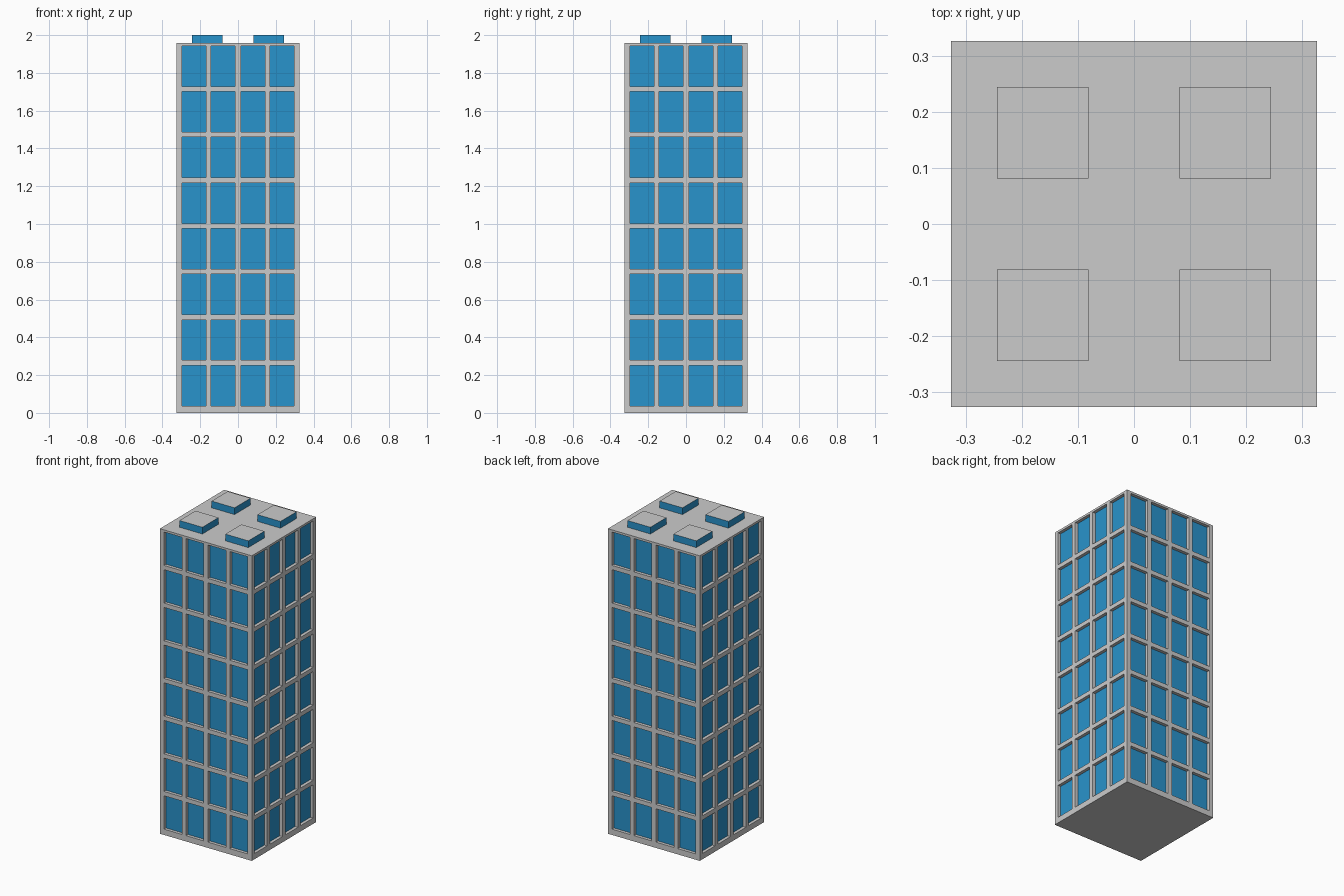
import bpy, bmesh
from mathutils import Matrix, Vector
from math import pi

if "Cube" in bpy.data.objects:
    bpy.data.objects.remove(bpy.data.objects["Cube"])

W, H, TOP = 0.326, 1.957, 2.0      # half width, roof height, overall height
DEPTH = 0.02                       # window recess
FLOORS = 8

blue = bpy.data.materials.new("window_blue")
blue.diffuse_color = (0.022, 0.292, 0.604, 1)
blue.use_nodes = True
blue.node_tree.nodes["Principled BSDF"].inputs["Base Color"].default_value = blue.diffuse_color


def quad(bm, rot, pts):
    bm.faces.new([bm.verts.new(rot @ Vector(p)) for p in pts])


def finish(bm, name, mat=None):
    bmesh.ops.remove_doubles(bm, verts=bm.verts, dist=1e-5)
    me = bpy.data.meshes.new(name)
    bm.to_mesh(me)
    bm.free()
    ob = bpy.data.objects.new(name, me)
    bpy.context.collection.objects.link(ob)
    if mat:
        me.materials.append(mat)
    return ob


# Grid lines: odd-numbered cells in both directions are windows
half = [0.015, 0.142, 0.170, 0.297, W]
xs = [-x for x in reversed(half)] + half
zs = [0.0]
for f in range(FLOORS):
    zs += [0.037 + f * 0.2417, 0.037 + f * 0.2417 + 0.214]
zs.append(H)

# Facade frame with recessed panes, repeated on four sides
frame, glass = bmesh.new(), bmesh.new()
for k in range(4):
    rot = Matrix.Rotation(k * pi / 2, 3, 'Z')
    for i, (a, b) in enumerate(zip(xs, xs[1:])):
        for j, (c, d) in enumerate(zip(zs, zs[1:])):
            rim = [(a, -W, c), (b, -W, c), (b, -W, d), (a, -W, d)]
            if i % 2 and j % 2:
                pane = [(x, y + DEPTH, z) for x, y, z in rim]
                quad(glass, rot, pane)
                for n in range(4):
                    m = (n + 1) % 4
                    quad(frame, rot, [rim[n], rim[m], pane[m], pane[n]])
            else:
                quad(frame, rot, rim)

# Roof and base
bmesh.ops.remove_doubles(frame, verts=frame.verts, dist=1e-5)
for level in (0.0, H):
    edges = [e for e in frame.edges if e.is_boundary
             and all(abs(v.co.z - level) < 1e-4 for v in e.verts)]
    made = bmesh.ops.holes_fill(frame, edges=edges, sides=0)["faces"]
    for f in made:
        f.normal_update()
        if f.normal.z * (level - 1) < 0:
            f.normal_flip()
finish(frame, "tower_frame")
finish(glass, "window_panes", blue)

# Four rooftop boxes: blue sides, grey lids
walls, lids = bmesh.new(), bmesh.new()
c, r = W / 2, W / 4
for sx in (-c, c):
    for sy in (-c, c):
        move = Matrix.Translation((sx, sy, 0))
        for k in range(4):
            quad(walls, move @ Matrix.Rotation(k * pi / 2, 4, 'Z'),
                 [(-r, -r, H), (r, -r, H), (r, -r, TOP), (-r, -r, TOP)])
        quad(lids, move, [(-r, -r, TOP), (r, -r, TOP), (r, r, TOP), (-r, r, TOP)])
finish(walls, "rooftop_box_sides", blue)
finish(lids, "rooftop_box_lids")
